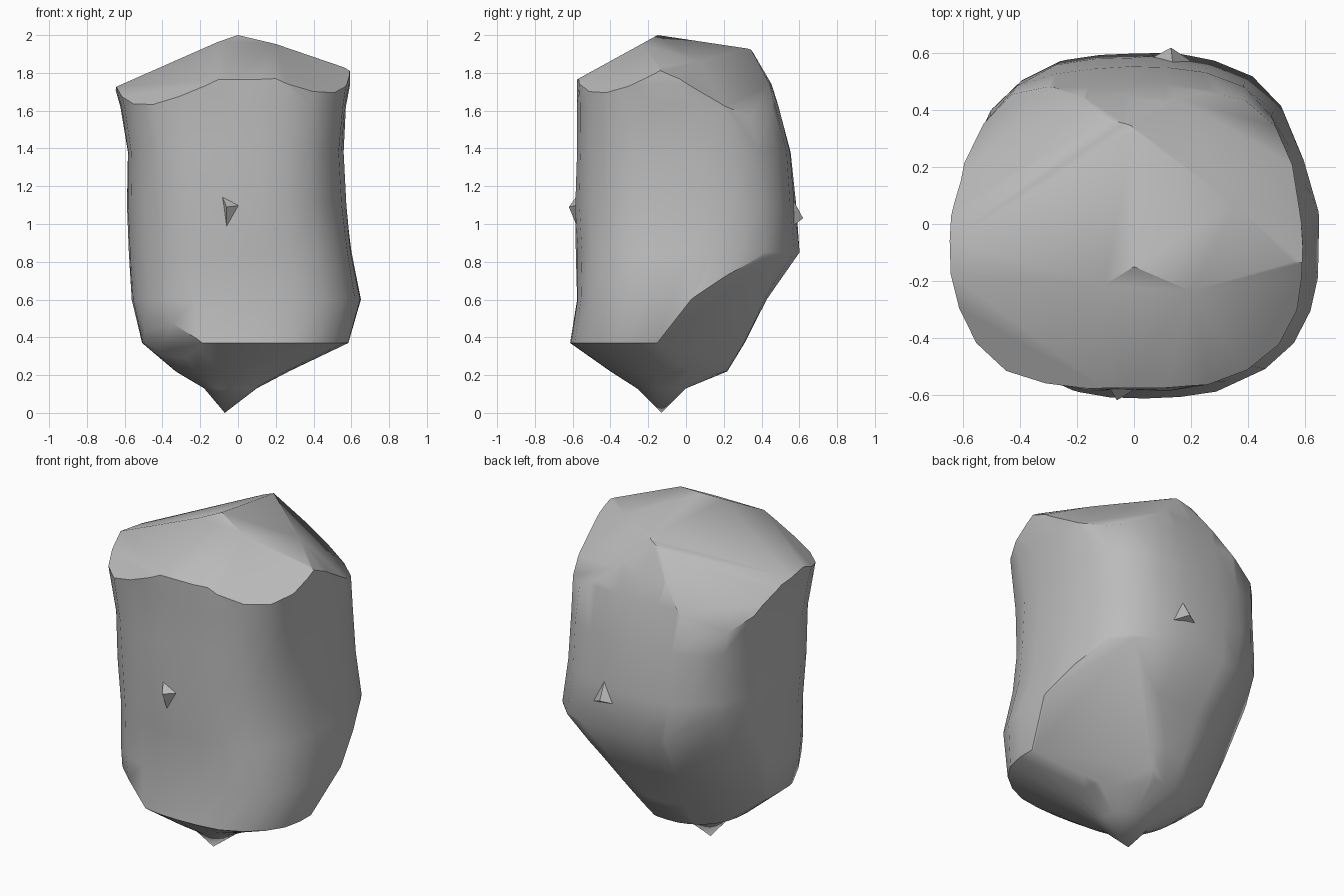
import bpy, bmesh, math, random
from mathutils import Vector

random.seed(4)
if "Cube" in bpy.data.objects:
    bpy.data.objects.remove(bpy.data.objects["Cube"])

stone = bpy.data.materials.new("stone_grey")
stone.use_nodes = True
grey = (0.5, 0.5, 0.5, 1)
stone.diffuse_color = grey
stone.node_tree.nodes["Principled BSDF"].inputs["Base Color"].default_value = grey


def finish(bm, name, angle=40):
    bmesh.ops.recalc_face_normals(bm, faces=bm.faces)
    mesh = bpy.data.meshes.new(name)
    bm.to_mesh(mesh)
    bm.free()
    obj = bpy.data.objects.new(name, mesh)
    mesh.materials.append(stone)
    bpy.context.collection.objects.link(obj)
    bpy.ops.object.select_all(action="DESELECT")
    obj.select_set(True)
    bpy.context.view_layer.objects.active = obj
    bpy.ops.object.shade_smooth_by_angle(angle=math.radians(angle))


def rounded_ring(bm, z, x0, x1, y0, y1, power, count=28):
    ring = []
    for i in range(count):
        a = math.tau * i / count
        c, s = math.cos(a), math.sin(a)
        k = (abs(c) ** power + abs(s) ** power) ** (-1 / power)
        k *= 1 + random.uniform(-0.008, 0.008)
        ring.append(bm.verts.new(((x0 + x1) / 2 + k * c * (x1 - x0) / 2,
                                  (y0 + y1) / 2 + k * s * (y1 - y0) / 2, z)))
    return ring


def slice_off(bm, point, normal):
    geom = bm.verts[:] + bm.edges[:] + bm.faces[:]
    bmesh.ops.bisect_plane(bm, geom=geom, plane_co=point, plane_no=Vector(normal).normalized(),
                           clear_outer=True)
    bmesh.ops.holes_fill(bm, edges=[e for e in bm.edges if e.is_boundary])


# Boulder body: height, left, right, front, back, squareness
levels = [
    (0.13, -0.18, 0.10, -0.26, 0.00, 2),
    (0.22, -0.33, 0.27, -0.40, 0.22, 2.2),
    (0.37, -0.51, 0.585, -0.61, 0.31, 2.6),
    (0.60, -0.56, 0.65, -0.58, 0.43, 2.8),
    (0.85, -0.575, 0.60, -0.58, 0.60, 2.8),
    (1.10, -0.585, 0.57, -0.585, 0.58, 2.8),
    (1.38, -0.58, 0.555, -0.575, 0.55, 3.1),
    (1.62, -0.62, 0.57, -0.575, 0.49, 3.2),
    (1.74, -0.655, 0.59, -0.58, 0.45, 3.0),
    (2.10, -0.66, 0.59, -0.58, 0.24, 2.6),
]
bm = bmesh.new()
rings = [rounded_ring(bm, *level) for level in levels]
tip = bm.verts.new((-0.07, -0.13, 0))
n = len(rings[0])
for i in range(n):
    j = (i + 1) % n
    bm.faces.new((tip, rings[0][j], rings[0][i]))
    for low, high in zip(rings, rings[1:]):
        bm.faces.new((low[i], low[j], high[j], high[i]))
bm.faces.new(rings[-1])

# Broken facets of the crown: height over the peak, slope in x, slope in y
crown = [(2.0, 0, 0.55), (2.05, 0.48, 0.55), (2.1, -0.5, 0.55),
         (2.0, -0.30, -0.15), (2.0, 0.43, -0.15)]
for height, slope_x, slope_y in crown:
    slice_off(bm, (0, -0.15, height), (-slope_x, -slope_y, 1))
slice_off(bm, (0.05, 0.32, 1.93), (0.58, 0.43, 1))

# Broken corners, upper then lower
slice_off(bm, (0.47, 0.47, 1.50), (0.70, 0.70, 1))
slice_off(bm, (-0.47, 0.47, 1.46), (-0.88, 0.88, 1))
slice_off(bm, (0.43, 0.43, 0.77), (0.42, 0.42, -0.45))
slice_off(bm, (-0.44, 0.44, 0.95), (-0.59, 0.59, -0.41))
slice_off(bm, (-0.47, -0.47, 0.55), (-0.17, -0.17, -0.15))
finish(bm, "boulder")


# Small chips standing out of the rough faces
def chip(name, base, point):
    bm = bmesh.new()
    corners = [bm.verts.new(p) for p in base]
    top = bm.verts.new(point)
    bm.faces.new(corners)
    for a, b in zip(corners, corners[1:] + corners[:1]):
        bm.faces.new((a, b, top))
    finish(bm, name, 20)


chip("back_chip", [(-0.02, 0.54, 1.0), (0.25, 0.54, 0.97), (0.14, 0.53, 1.2)], (0.13, 0.62, 1.03))
chip("front_chip", [(-0.09, -0.57, 1.16), (-0.06, -0.57, 0.97), (0.02, -0.57, 1.10)],
     (-0.06, -0.62, 1.09))
